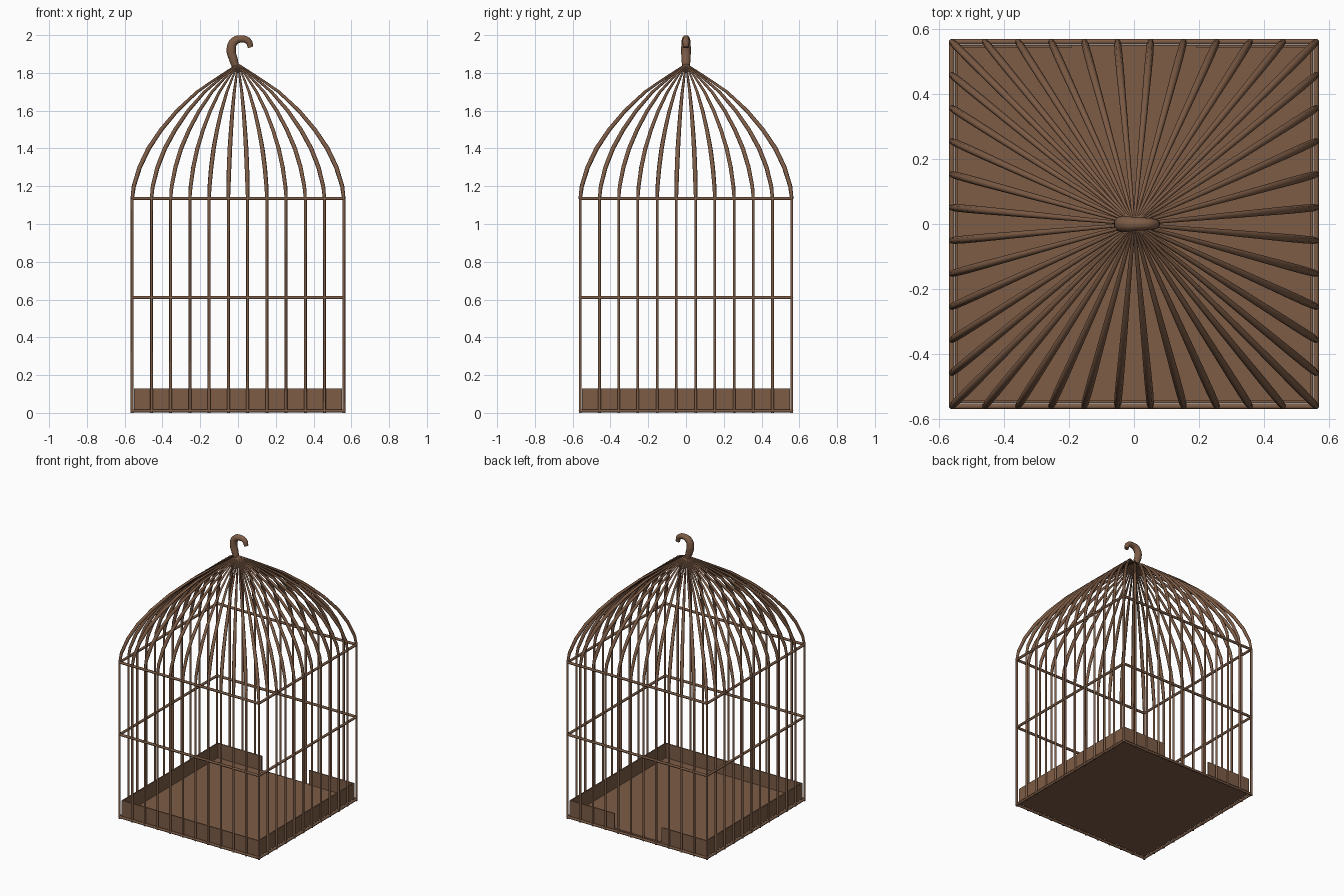
import bpy, bmesh, math

if "Cube" in bpy.data.objects:
    bpy.data.objects.remove(bpy.data.objects["Cube"])

brown = bpy.data.materials.new("aged brown")
brown.diffuse_color = (0.205, 0.107, 0.061, 1)
brown.use_nodes = True
brown.node_tree.nodes["Principled BSDF"].inputs["Base Color"].default_value = brown.diffuse_color

HALF = 0.56          # half width of the cage
TOP = 1.135          # height where the dome starts
COUNT = 12           # bars per side, corners included


def finish(ob, smooth=True):
    ob.data.materials.clear()
    ob.data.materials.append(brown)
    if smooth:
        for p in ob.data.polygons:
            p.use_smooth = True
        bpy.ops.object.select_all(action='DESELECT')
        ob.select_set(True)
        bpy.context.view_layer.objects.active = ob
        bpy.ops.object.shade_smooth_by_angle(angle=math.radians(65))


def wires(name, paths, kind='POLY', res=1):
    """Tubes along paths of (x, y, z, radius), turned into one mesh."""
    cu = bpy.data.curves.new(name, 'CURVE')
    cu.dimensions = '3D'
    cu.bevel_depth = 1.0
    cu.bevel_resolution = res
    cu.use_fill_caps = True
    cu.resolution_u = 5
    for path in paths:
        sp = cu.splines.new(kind)
        pts = sp.bezier_points if kind == 'BEZIER' else sp.points
        pts.add(len(path) - 1)
        for p, (x, y, z, r) in zip(pts, path):
            p.radius = r
            if kind == 'BEZIER':
                p.co = (x, y, z)
                p.handle_left_type = p.handle_right_type = 'AUTO'
            else:
                p.co = (x, y, z, 1)
    tmp = bpy.data.objects.new(name + "_path", cu)
    bpy.context.collection.objects.link(tmp)
    dg = bpy.context.evaluated_depsgraph_get()
    me = bpy.data.meshes.new_from_object(tmp.evaluated_get(dg))
    bpy.data.objects.remove(tmp)
    ob = bpy.data.objects.new(name, me)
    bpy.context.collection.objects.link(ob)
    finish(ob)
    return ob


def boxes(name, spans):
    """Boxes given as (x0, x1, y0, y1, z0, z1), joined in one object."""
    bm = bmesh.new()
    for x0, x1, y0, y1, z0, z1 in spans:
        for v in bmesh.ops.create_cube(bm, size=1)['verts']:
            v.co = (x1 if v.co.x > 0 else x0,
                    y1 if v.co.y > 0 else y0,
                    z1 if v.co.z > 0 else z0)
    me = bpy.data.meshes.new(name)
    bm.to_mesh(me)
    bm.free()
    ob = bpy.data.objects.new(name, me)
    bpy.context.collection.objects.link(ob)
    finish(ob, smooth=False)
    return ob


# foot points of the bars around the square
feet = []
for i in range(COUNT - 1):
    t = -HALF + 2 * HALF * i / (COUNT - 1)
    feet += [(t, -HALF), (HALF, t), (-t, HALF), (-HALF, -t)]

# upright bars
wires("upright_bars", [[(x, y, 0.0, 0.008), (x, y, TOP, 0.008)] for x, y in feet])

# dome ribs: height, share of the half width, wire radius
profile = [(1.135, 1.0, .009), (1.2, .985, .011), (1.3, .93, .012),
           (1.4, .845, .012), (1.5, .725, .011), (1.6, .575, .010),
           (1.7, .385, .008), (1.78, .18, .006), (1.845, 0.005, .004)]
wires("dome_ribs", [[(x * s, y * s, z, r) for z, s, r in profile] for x, y in feet])

# square rails at foot, middle and dome edge
corners = [(-HALF, -HALF), (HALF, -HALF), (HALF, HALF), (-HALF, HALF)]
for name, z in (("bottom_rail", 0.011), ("middle_rail", 0.61), ("top_rail", TOP)):
    wires(name, [[(*corners[k], z, .009), (*corners[(k + 1) % 4], z, .009)]
                 for k in range(4)])

# floor and tray walls, the back wall has an opening
T, W, H = 0.55, 0.008, 0.13
boxes("floor", [(-T, T, -T, T, 0.015, 0.025)])
boxes("tray_walls", [
    (-T, T, -T, -T + W, 0.015, H),
    (-T, -T + W, -T, T, 0.015, H),
    (T - W, T, -T, T, 0.015, H),
    (-T, -0.19, T - W, T, 0.015, H),
    (0.19, T, T - W, T, 0.015, H)])

# hanging hook
wires("hook", [[(-.012, 0, 1.83, .020), (-.024, 0, 1.87, .024),
                (-.036, 0, 1.92, .026), (-.022, 0, 1.964, .024),
                (.018, 0, 1.980, .020), (.056, 0, 1.966, .018),
                (.066, 0, 1.935, .015)]], 'BEZIER', 3)
